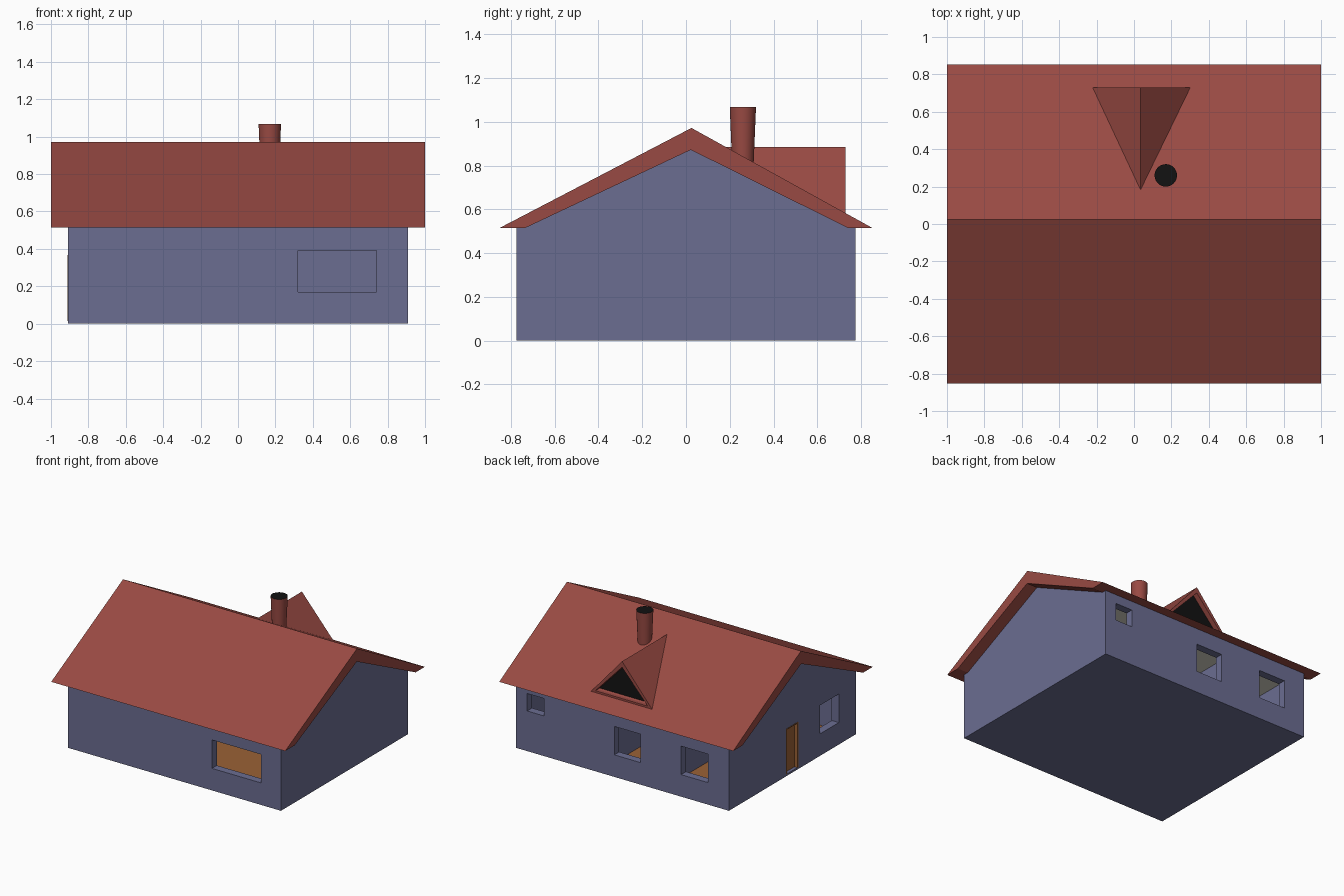
import bpy, bmesh, math
from mathutils import Vector

if "Cube" in bpy.data.objects:
    bpy.data.objects.remove(bpy.data.objects["Cube"])


def material(name, r, g, b):
    def lin(c):
        c /= 255
        return c / 12.92 if c <= 0.04045 else ((c + 0.055) / 1.055) ** 2.4
    m = bpy.data.materials.new(name)
    m.diffuse_color = (lin(r), lin(g), lin(b), 1)
    m.use_nodes = True
    m.node_tree.nodes["Principled BSDF"].inputs["Base Color"].default_value = m.diffuse_color
    return m


RED = material("roof_red", 153, 74, 67)
BLUE = material("wall_blue", 107, 109, 145)
WOOD = material("wood_orange", 154, 97, 54)
CREAM = material("ceiling_cream", 215, 212, 198)
BLACK = material("black", 18, 18, 18)


def make(name, bm, *mats):
    bmesh.ops.recalc_face_normals(bm, faces=bm.faces)
    me = bpy.data.meshes.new(name)
    bm.to_mesh(me)
    bm.free()
    ob = bpy.data.objects.new(name, me)
    bpy.context.collection.objects.link(ob)
    for m in mats:
        me.materials.append(m)
    return ob


def box(name, x0, x1, y0, y1, z0, z1, mat):
    bm = bmesh.new()
    bmesh.ops.create_cube(bm, size=1)
    for v in bm.verts:
        v.co = Vector(((x0 + x1) / 2 + v.co.x * (x1 - x0),
                       (y0 + y1) / 2 + v.co.y * (y1 - y0),
                       (z0 + z1) / 2 + v.co.z * (z1 - z0)))
    return make(name, bm, mat)


def prism_x(name, outline, half, mat):
    """Extrude a (y, z) outline along x."""
    bm = bmesh.new()
    face = bm.faces.new([bm.verts.new((-half, y, z)) for y, z in outline])
    new = bmesh.ops.extrude_face_region(bm, geom=[face])["geom"]
    for v in new:
        if isinstance(v, bmesh.types.BMVert):
            v.co.x = half
    return make(name, bm, mat)


def cut(target, *bounds):
    """Subtract a box from the target and remove the cutter."""
    cutter = box("cutter", *bounds, BLUE)
    cutter.hide_render = True
    mod = target.modifiers.new("cut", "BOOLEAN")
    mod.operation, mod.solver, mod.object = "DIFFERENCE", "EXACT", cutter
    bpy.context.view_layer.objects.active = target
    bpy.ops.object.modifier_apply(modifier=mod.name)
    bpy.data.objects.remove(cutter)


# Walls with gable ends, hollowed out, with window and door openings
X, Y, T = 0.91, 0.775, 0.06
walls = prism_x("walls", [(-Y, 0), (Y, 0), (Y, 0.515), (0.022, 0.9), (-Y, 0.515)], X, BLUE)
cut(walls, -X + T, X - T, -Y + T, Y - T, 0.015, 0.5)
cut(walls, 0.32, 0.74, -0.9, -0.65, 0.17, 0.39)
for x0, x1, z0, z1 in ((0.67, 0.815, 0.31, 0.445), (-0.155, 0.07, 0.17, 0.39), (-0.73, -0.5, 0.17, 0.39)):
    cut(walls, x0, x1, 0.65, 0.9, z0, z1)
cut(walls, -1.0, -0.8, -0.565, -0.335, 0.17, 0.39)
cut(walls, -1.0, -0.8, -0.068, 0.08, 0.015, 0.365)

# Interior: floor, ceiling and partitions
box("floor", -X + T, X - T, -Y + T, Y - T, 0.014, 0.022, WOOD)
box("ceiling", -X + T, X - T, -Y + T, Y - T, 0.492, 0.501, CREAM)
box("long_partition", -0.35, X - T, -0.11, -0.08, 0.02, 0.495, BLUE)
for i, x in enumerate((-0.35, 0.18)):
    box(f"partition_{i + 1}", x, x + 0.03, -0.1, Y - T, 0.02, 0.495, BLUE)

# Door, its frame and the knob
box("door", -0.885, -0.86, -0.066, 0.078, 0.015, 0.363, WOOD)
for name, y in (("left", 0.072), ("right", -0.068)):
    box(f"door_frame_{name}", -0.912, -0.86, y, y + 0.008, 0.015, 0.365, WOOD)
box("door_frame_top", -0.912, -0.86, -0.068, 0.08, 0.358, 0.366, WOOD)
bm = bmesh.new()
bmesh.ops.create_icosphere(bm, subdivisions=2, radius=0.007)
bmesh.ops.translate(bm, verts=bm.verts, vec=(-0.891, 0.056, 0.185))
make("door_knob", bm, BLACK)

# Roof
prism_x("roof", [(-0.852, 0.515), (0.025, 0.972), (0.852, 0.515),
                 (0.74, 0.515), (0.022, 0.872), (-0.735, 0.515)], 1.0, RED)

# Dormer: a triangular prism sunk into the roof, with a recessed dark window
bm = bmesh.new()
tri = [(-0.225, 0.578), (0.305, 0.578), (0.035, 0.885)]
front = [bm.verts.new((x, 0.73, z)) for x, z in tri]
back = bm.verts.new((0.035, 0.182, 0.885))
pane = bm.faces.new(front)
for i in range(3):
    if i:
        bm.faces.new((front[i], front[(i + 1) % 3], back))
bm.faces.new((front[0], front[1], back))
bmesh.ops.recalc_face_normals(bm, faces=bm.faces)
bmesh.ops.inset_individual(bm, faces=[pane], thickness=0.046)
bmesh.ops.inset_individual(bm, faces=[pane], thickness=0.001, depth=-0.04)
pane.material_index = 1
make("dormer", bm, RED, BLACK)

# Chimney: flared round stack with a black top
bm = bmesh.new()
bmesh.ops.create_cone(bm, cap_ends=True, segments=32, radius1=0.046, radius2=0.06, depth=0.335)
bmesh.ops.translate(bm, verts=bm.verts, vec=(0.17, 0.26, 0.9))
for f in bm.faces:
    f.material_index = 1 if f.calc_center_median().z > 1.06 else 0
chimney = make("chimney", bm, RED, BLACK)
bpy.ops.object.select_all(action="DESELECT")
chimney.select_set(True)
bpy.context.view_layer.objects.active = chimney
bpy.ops.object.shade_smooth_by_angle(angle=math.radians(40))
